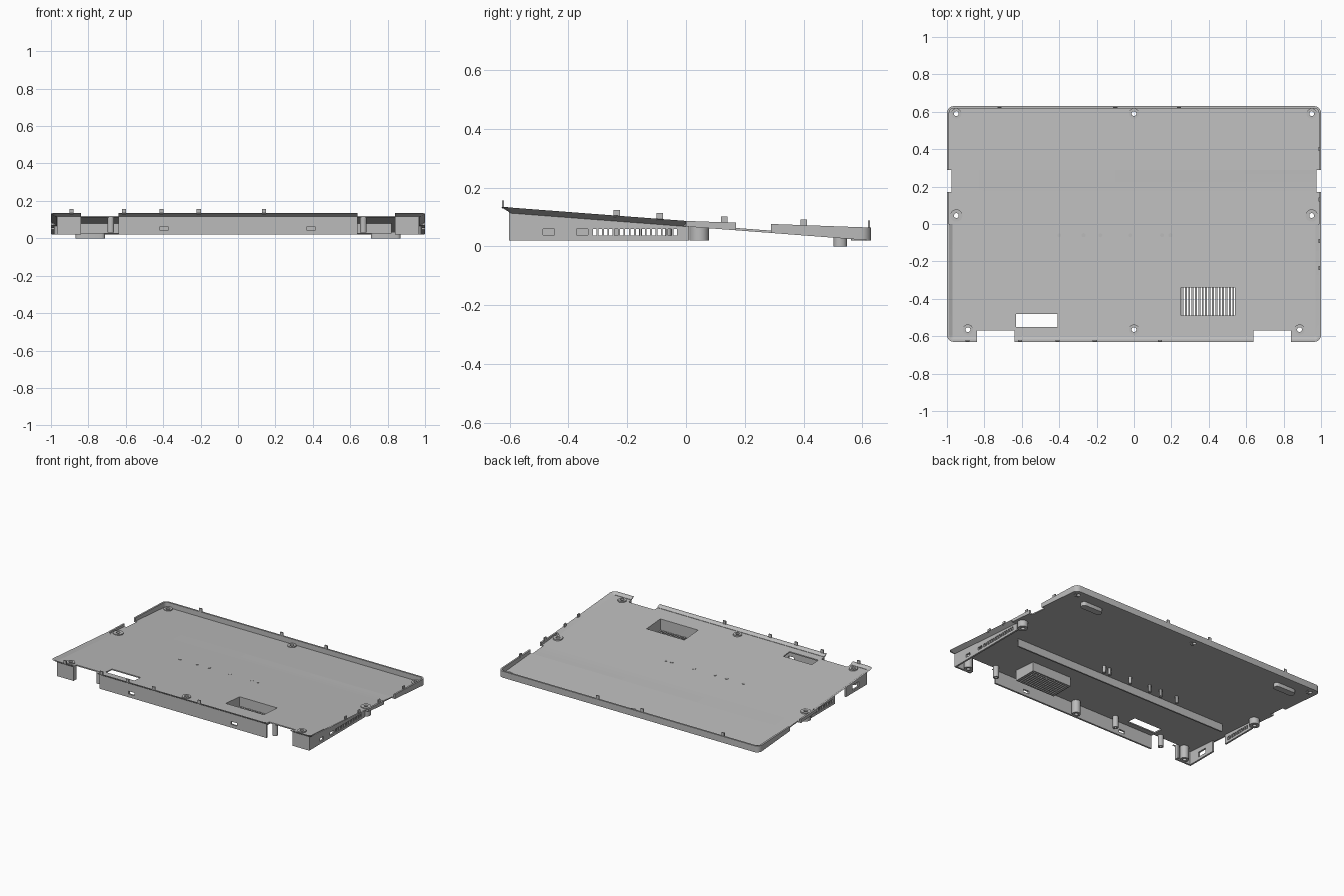
import bpy, bmesh, math

if "Cube" in bpy.data.objects:
    bpy.data.objects.remove(bpy.data.objects["Cube"], do_unlink=True)

grey = bpy.data.materials.new("plain grey")
grey.use_nodes = True
GREY = (0.5, 0.5, 0.5, 1)
grey.diffuse_color = GREY
grey.node_tree.nodes["Principled BSDF"].inputs["Base Color"].default_value = GREY

HX, HY, R = 1.0, 0.63, 0.035
FLOOR = 0.008       # floor thickness
BASE = 0.02         # bottom of the skirts
RIM = 0.012         # rim thickness
TUCK = 0.03         # undercut of the rim along the front half


def under(y):
    """Height of the sloping underside."""
    return 0.068 - 0.076 * y


def rim_top(y):
    """Height of the rim, flatter towards the back."""
    return 0.087 - (0.076 if y < 0 else 0.036) * y


def shade(ob):
    bpy.ops.object.select_all(action="DESELECT")
    ob.select_set(True)
    bpy.context.view_layer.objects.active = ob
    bpy.ops.object.shade_smooth_by_angle(angle=math.radians(30))


def finish(name, bm):
    bmesh.ops.recalc_face_normals(bm, faces=bm.faces)
    mesh = bpy.data.meshes.new(name)
    bm.to_mesh(mesh)
    bm.free()
    mesh.materials.append(grey)
    ob = bpy.data.objects.new(name, mesh)
    bpy.context.collection.objects.link(ob)
    shade(ob)
    return ob


def add_box(bm, x0, x1, y0, y1, z0, z1=None):
    """Box; with no top height it reaches up into the sloping floor."""
    bottom = [(x0, y0), (x1, y0), (x1, y1), (x0, y1)]
    lo = [bm.verts.new((x, y, z0)) for x, y in bottom]
    hi = [bm.verts.new((x, y, under(y) + 0.003 if z1 is None else z1)) for x, y in bottom]
    bm.faces.new(lo[::-1])
    bm.faces.new(hi)
    for i in range(4):
        j = (i + 1) % 4
        bm.faces.new((lo[i], lo[j], hi[j], hi[i]))


def boxes(name, specs):
    bm = bmesh.new()
    for s in specs:
        add_box(bm, *s)
    return finish(name, bm)


def circle(x, y, r, n):
    return [(x + r * math.cos(2 * math.pi * i / n), y + r * math.sin(2 * math.pi * i / n))
            for i in range(n)]


def add_tube(bm, x, y, r, hole, z0, z1, n=20):
    """Upright cylinder, hollow when a hole radius is given."""
    def ring(rad, z):
        return [bm.verts.new((px, py, z)) for px, py in circle(x, y, rad, n)]
    rings = [ring(r, z0), ring(r, z1)]
    pairs = [(rings[0], rings[1])]
    if hole:
        rings += [ring(hole, z1), ring(hole, z0)]
        pairs = list(zip(rings, rings[1:] + rings[:1]))
    else:
        bm.faces.new(rings[0])
        bm.faces.new(rings[1])
    for a, b in pairs:
        for i in range(n):
            j = (i + 1) % n
            bm.faces.new((a[i], a[j], b[j], b[i]))


def cut(target, cutter):
    mod = target.modifiers.new("cut", "BOOLEAN")
    mod.operation, mod.solver, mod.object = "DIFFERENCE", "EXACT", cutter
    bpy.context.view_layer.objects.active = target
    bpy.ops.object.modifier_apply(modifier=mod.name)
    bpy.data.objects.remove(cutter, do_unlink=True)
    shade(target)


def corner(sx, sy):
    """Counterclockwise rounded corner as (x, y, normal x, normal y)."""
    start = {(1, 1): 0, (-1, 1): 1, (-1, -1): 2, (1, -1): 3}[sx, sy] * math.pi / 2
    turns = [start + math.pi / 2 * i / 5 for i in range(6)]
    return [(sx * (HX - R) + R * math.cos(a), sy * (HY - R) + R * math.sin(a),
             math.cos(a), math.sin(a)) for a in turns]


def inset(points, d):
    return [(x - nx * d, y - ny * d) for x, y, nx, ny in points]


bosses = [(-0.95, 0.59), (0, 0.59), (0.95, 0.59), (-0.95, 0.045), (0.95, 0.045),
          (-0.888, -0.565), (0, -0.565), (0.885, -0.565)]
VX0, VX1, VY0, VY1 = 0.25, 0.54, -0.49, -0.34


def rectangle(x0, x1, y0, y1):
    return [(x0, y0), (x1, y0), (x1, y1), (x0, y1)]


# Floor: flat outline with hinge and side notches, window, vent and screw holes
edge_y, edge_x, notch_x = -HY + TUCK, HX - RIM, 0.975
half = [(0.64, edge_y), (0.64, -0.57), (0.84, -0.57), (0.84, edge_y)]
half += inset(corner(1, -1), TUCK) + [(HX - TUCK, -0.01), (edge_x, 0)]
half += [(edge_x, 0.17), (notch_x, 0.17), (notch_x, 0.29), (edge_x, 0.29)]
half += inset(corner(1, 1), RIM)
shapes = [half + [(-x, y) for x, y in reversed(half)],
          rectangle(-0.63, -0.41, -0.55, -0.48), rectangle(VX0, VX1, VY0, VY1)]
shapes += [circle(x, y, 0.016, 20) for x, y in bosses]
curve = bpy.data.curves.new("floor_outline", "CURVE")
curve.dimensions, curve.fill_mode, curve.extrude = "2D", "BOTH", FLOOR / 2
for shape in shapes:
    spline = curve.splines.new("POLY")
    spline.points.add(len(shape) - 1)
    for point, (x, y) in zip(spline.points, shape):
        point.co = (x, y, 0, 1)
    spline.use_cyclic_u = True
helper = bpy.data.objects.new("floor_outline", curve)
bpy.context.collection.objects.link(helper)
flat = bpy.data.meshes.new_from_object(helper.evaluated_get(bpy.context.evaluated_depsgraph_get()))
bm = bmesh.new()
bm.from_mesh(flat)
bpy.data.objects.remove(helper, do_unlink=True)
bpy.data.meshes.remove(flat)
bmesh.ops.remove_doubles(bm, verts=bm.verts, dist=0.0001)
for v in bm.verts:
    v.co.z += under(v.co.y) + FLOOR / 2
finish("floor", bm)


def rim(name, path, tuck):
    """Rim section following a path; the outer face leans in by the tuck."""
    bm = bmesh.new()
    foot = FLOOR if tuck else 0
    sections = []
    for x, y, nx, ny in path:
        profile = [(tuck, under(y)), (0, rim_top(y)), (RIM, rim_top(y)),
                   (max(tuck, RIM), under(y) + foot)]
        sections.append([bm.verts.new((x - nx * d, y - ny * d, z)) for d, z in profile])
    for a, b in zip(sections, sections[1:]):
        for i in range(4):
            j = (i + 1) % 4
            bm.faces.new((a[i], a[j], b[j], b[i]))
    bm.faces.new(sections[0])
    bm.faces.new(sections[-1])
    finish(name, bm)


# Rim: front strip, front corners, short side strips and the wrap round the back
rim("front_rim", [(-0.64, -HY, 0, -1), (0.64, -HY, 0, -1)], TUCK)
for side, s in (("left", 1), ("right", -1)):
    bend = [(s * x, y, s * nx, ny) for x, y, nx, ny in corner(1, -1)]
    rim(side + "_front_rim", [(s * 0.84, -HY, 0, -1)] + bend + [(s * HX, 0, s, 0)], TUCK)
    rim(side + "_side_rim", [(s * HX, 0, s, 0), (s * HX, 0.17, s, 0)], 0)
rim("back_rim", [(HX, 0.29, 1, 0)] + corner(1, 1) + corner(-1, 1) + [(-HX, 0.29, -1, 0)], 0)

# Screw bosses: long posts in the front half, flush collars at the back
bm = bmesh.new()
for x, y in bosses:
    low = under(y + 0.03) if y > 0.3 else BASE
    add_tube(bm, x, y, 0.033 if 0 < y < 0.3 else 0.028, 0.013, low, under(y) + 0.015)
finish("screw_bosses", bm)

# Small posts beside the hinges and along the front
bm = bmesh.new()
for x in (-0.68, -0.31, 0.67):
    add_tube(bm, x, -0.55, 0.018, 0.008, 0.03, under(-0.55) + 0.002)
finish("front_posts", bm)

# Row of centre pins showing as dots on the floor
bm = bmesh.new()
for x in (-0.4, -0.27, -0.18, -0.02, 0.15, 0.195):
    add_tube(bm, x, -0.06, 0.011, 0, 0.025, under(-0.06) + FLOOR + 0.002, 12)
finish("centre_pins", bm)

# Front skirt with two ports
T = 0.012
front = boxes("front_skirt", [(-0.64, 0.64, -0.602, -0.602 + T, BASE)])
cut(front, boxes("front_ports", [(x - 0.022, x + 0.022, -0.65, -0.55, 0.042, 0.062)
                                 for x in (-0.395, 0.39)]))

# Corner skirts beside the hinges
specs = []
for s in (-1, 1):
    for p, q, y1 in ((0.84, 0.968, -0.602 + T), (0.84, 0.84 + T, -0.57)):
        a, b = sorted((s * p, s * q))
        specs.append((a, b, -0.602, y1, BASE))
boxes("corner_skirts", specs)

# Left skirt with two ports and a row of vents
SX = 0.968
left = boxes("left_skirt", [(SX - T, SX, -0.602, 0.01, BASE)])
vents = [-0.31 + 0.0182 * i for i in range(16)]
holes = [(0.9, 1.1, y - 0.006, y + 0.006, 0.037, 0.06) for y in vents]
holes += [(0.9, 1.1, y - 0.02, y + 0.02, 0.039, 0.059) for y in (-0.467, -0.353)]
cut(left, boxes("left_holes", holes))

# Right skirt in two pieces with one port and vents
right = boxes("right_skirt", [(-SX, -SX + T, -0.602, -0.37, BASE), (-SX, -SX + T, -0.25, 0.01, BASE)])
holes = [(-1.1, -0.9, y - 0.006, y + 0.006, 0.037, 0.06) for y in vents if y > -0.23]
holes.append((-1.1, -0.9, -0.51, -0.44, 0.04, 0.075))
cut(right, boxes("right_holes", holes))

# Cross rib under the floor
boxes("cross_rib", [(-0.85, 0.82, -0.16, -0.15, 0.026)])

# Vent duct with a slatted bottom
W = 0.008
DZ = 0.03
duct = [(VX0 - W, VX0, VY0 - W, VY1 + W, DZ), (VX1, VX1 + W, VY0 - W, VY1 + W, DZ),
        (VX0, VX1, VY0 - W, VY0, DZ), (VX0, VX1, VY1, VY1 + W, DZ)]
boxes("vent_duct", duct)
step = (VX1 - VX0) / 16
boxes("vent_slats", [(VX0 + step * (i + 0.5) - 0.005, VX0 + step * (i + 0.5) + 0.005,
                      VY0, VY1, DZ, DZ + 0.007) for i in range(16)])

# Clip tabs standing on the rim
tabs = []
for x in (-0.89, -0.61, -0.41, -0.21, 0.14):
    tabs.append((x - 0.011, x + 0.011, -0.627, -0.619, 0.13, 0.157))
for x in (-0.72, -0.1, 0.24):
    tabs.append((x - 0.011, x + 0.011, 0.619, 0.626, 0.04, 0.088))
for y in (-0.235, -0.09, 0.13, 0.4):
    tabs.append((0.986, 0.994, y - 0.011, y + 0.011, rim_top(y) - 0.005, rim_top(y) + 0.02))
boxes("clip_tabs", tabs)

# Rear feet with rounded ends
for name, s in (("left_foot", 1), ("right_foot", -1)):
    bm = bmesh.new()
    a, b = sorted((s * 0.71, s * 0.87))
    add_box(bm, a, b, 0.502, 0.548, 0)
    upright = [e for e in bm.edges if abs(e.verts[0].co.z - e.verts[1].co.z) > 0.015]
    bmesh.ops.bevel(bm, geom=upright, offset=0.021, segments=4, profile=0.5, affect="EDGES")
    finish(name, bm)
